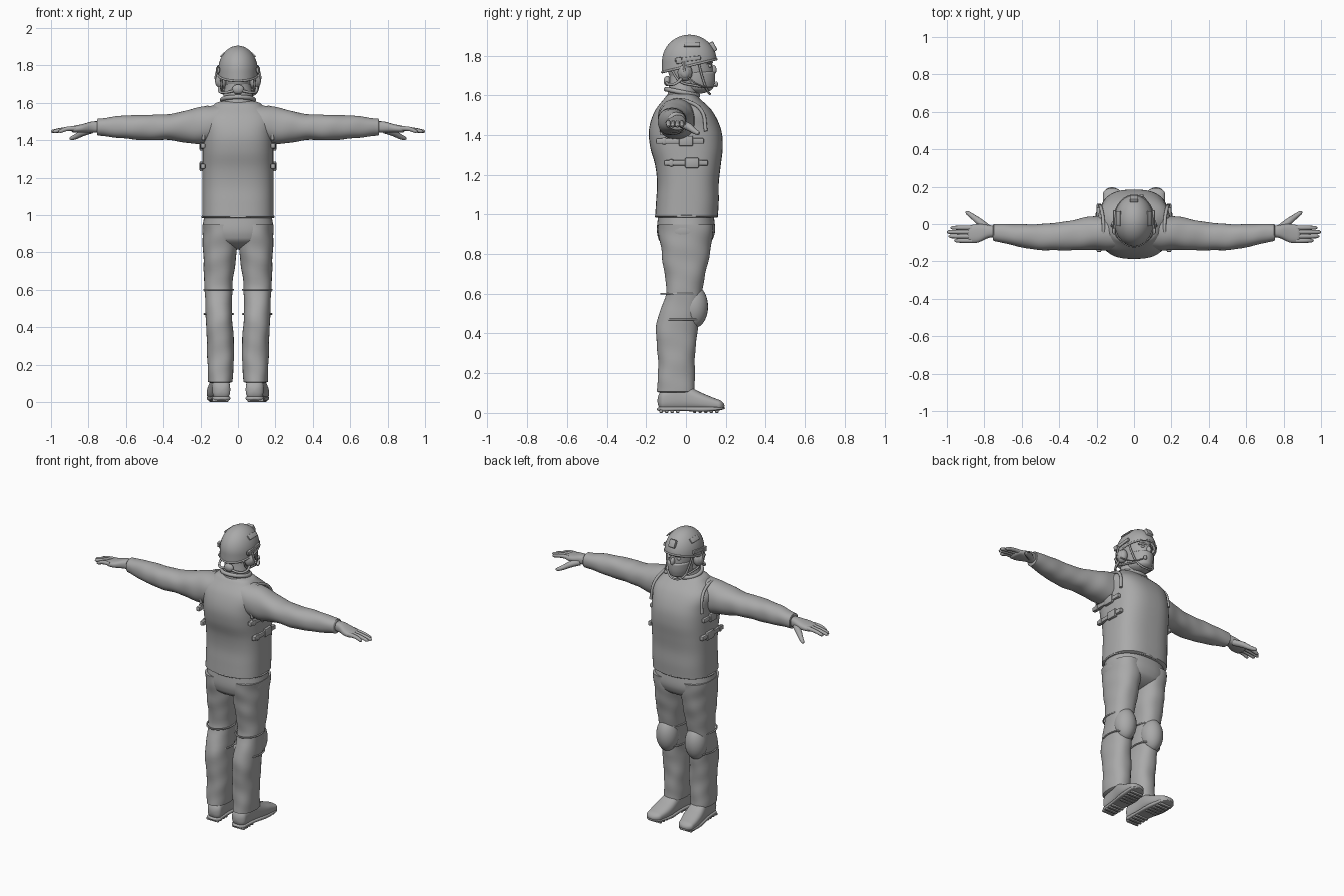
import bpy, bmesh
from math import sin, cos, pi, sqrt
from mathutils import Matrix

cube = bpy.data.objects.get("Cube")
if cube:
    bpy.data.objects.remove(cube)

grey = bpy.data.materials.new("plain grey")
grey.use_nodes = True
grey.diffuse_color = (.4, .4, .4, 1)
grey.node_tree.nodes["Principled BSDF"].inputs["Base Color"].default_value = grey.diffuse_color
parts = []


def finish(name, mesh, mirror):
    mesh.materials.append(grey)
    obj = bpy.data.objects.new(name, mesh)
    bpy.context.collection.objects.link(obj)
    if mirror:
        obj.modifiers.new("Mirror", 'MIRROR').use_mirror_merge = False
    parts.append(obj)


def from_bmesh(name, bm, mirror):
    bmesh.ops.recalc_face_normals(bm, faces=bm.faces)
    mesh = bpy.data.meshes.new(name)
    bm.to_mesh(mesh)
    bm.free()
    finish(name, mesh, mirror)


def sample(profile, u):
    """Smooth value at u of a constant or of evenly spaced knots."""
    if not isinstance(profile, (list, tuple)):
        return profile
    last = len(profile) - 1
    i = min(int(u * last), last - 1)
    t = u * last - i
    a, b, c, d = (profile[max(0, min(last, i + k))] for k in (-1, 0, 1, 2))
    return b + t * (c - a + t * (2*a - 5*b + 4*c - d + t * (3*b - a - 3*c + d))) / 2


def rounding(distance, length):
    if distance >= length:
        return 1
    return max(.02, sqrt(1 - (1 - distance / length) ** 2))


def loft(name, along, x, y, z, mirror=False, power=2, segs=44, steps=50,
         start=0, end=0, fold=0, cut=None):
    """Skin along one axis; the other two give low and high profiles.
    start and end are the lengths over which each tip rounds off."""
    bounds = dict(x=x, y=y, z=z)
    lo, hi = bounds.pop(along)
    bm = bmesh.new()
    rings = []
    for step in range(steps + 1):
        u = (1 - cos(pi * step / steps)) / 2
        t = lo + (hi - lo) * u
        tip = rounding(abs(t - lo), start) * rounding(abs(hi - t), end)
        ring = []
        for i in range(segs):
            angle = 2 * pi * i / segs
            size = tip * (1 + fold * (sin(55*t + 2*angle) + sin(31*t - 3*angle)))
            co = {along: t}
            for key, wave in zip(bounds, (cos(angle), sin(angle))):
                low, high = (sample(p, u) for p in bounds[key])
                bend = abs(wave) ** (2 / power) * (1 if wave > 0 else -1)
                co[key] = (low + high) / 2 + (high - low) / 2 * bend * size
            ring.append(bm.verts.new((co['x'], co['y'], co['z'])))
        rings.append(ring)
    for near, far in zip(rings, rings[1:]):
        for i in range(segs):
            j = (i + 1) % segs
            bm.faces.new((near[i], near[j], far[j], far[i]))
    bm.faces.new(rings[0])
    bm.faces.new(rings[-1])
    if cut:
        bmesh.ops.bisect_plane(bm, geom=bm.verts[:] + bm.edges[:] + bm.faces[:],
                               plane_co=cut[0], plane_no=cut[1], clear_inner=True)
    from_bmesh(name, bm, mirror)


def wide(*half):
    """Profiles symmetric about the middle."""
    return [-w for w in half], list(half)


def tube(name, points, radii, mirror=False, closed=False):
    curve = bpy.data.curves.new(name, 'CURVE')
    curve.dimensions, curve.bevel_depth, curve.bevel_resolution = '3D', 1, 3
    curve.use_fill_caps, curve.resolution_u = True, 6
    spline = curve.splines.new('BEZIER')
    spline.bezier_points.add(len(points) - 1)
    spline.use_cyclic_u = closed
    for i, (point, co) in enumerate(zip(spline.bezier_points, points)):
        point.co, point.radius = co, radii[min(i, len(radii) - 1)]
        point.handle_left_type = point.handle_right_type = 'AUTO'
    holder = bpy.data.objects.new(name, curve)
    mesh = bpy.data.meshes.new_from_object(holder)
    bpy.data.objects.remove(holder)
    mesh.materials.clear()
    finish(name, mesh, mirror)


def hoop(name, centre, width, depth, radius, slope=0, mirror=False):
    """Elliptical band, rising towards +y by slope."""
    cx, cy, cz = centre
    angles = [k * pi / 8 for k in range(16)]
    tube(name, [(cx + width * cos(a), cy + depth * sin(a), cz + slope * depth * sin(a))
                for a in angles], [radius], mirror, True)


def ball(name, centre, size, mirror=False):
    bm = bmesh.new()
    bmesh.ops.create_uvsphere(bm, u_segments=24, v_segments=14, radius=1,
                              matrix=Matrix.Translation(centre) @ Matrix.Diagonal((*size, 1)))
    from_bmesh(name, bm, mirror)


def box(name, centre, size, mirror=False, tilt=0, axis='X'):
    bm = bmesh.new()
    bmesh.ops.create_cube(bm, size=1, matrix=Matrix.Translation(centre)
                          @ Matrix.Rotation(tilt, 4, axis) @ Matrix.Diagonal((*size, 1)))
    bmesh.ops.bevel(bm, geom=bm.edges[:], offset=min(size) / 4, segments=2,
                    affect='EDGES', profile=.5)
    from_bmesh(name, bm, mirror)


# Vest, hem, collar and shoulder seams
loft("vest", 'z', z=(.975, 1.615), x=wide(*[.19] * 7, .11), power=2.7, segs=56, start=.015, end=.02,
     y=([-.155, -.15, -.145, -.155, -.18, -.185, -.155, -.09],
        [.16, .165, .165, .175, .185, .175, .13, .045]))
hoop("vest_hem", (0, .003, .99), .19, .153, .006)
loft("neck", 'z', z=(1.55, 1.7), x=wide(.1, .08, .07), y=([-.1, -.09, -.08], .06), fold=.01)
hoop("collar", (0, -.02, 1.615), .085, .08, .012, slope=-.2)
tube("shoulder_seams", [(.185, -.12, 1.4), (.18, -.12, 1.5), (.165, -.06, 1.57),
                        (.165, .02, 1.565), (.175, .08, 1.52), (.185, .1, 1.42)], [.009], True)

# Side straps with buckles
for height, middle, length in ((1.37, -.03, .24), (1.26, 0, .22)):
    box("side_straps", (.187, middle, height), (.025, length, .028), True)
    box("strap_buckles", (.192, middle + .03, height), (.026, .07, .052), True)
    box("strap_sliders", (.192, middle - length / 3, height), (.02, .02, .036), True)

# Sleeves
loft("sleeves", 'x', x=(.1, .755), mirror=True, power=2.2, fold=.012, end=.004,
     y=([-.14, -.14, -.14, -.14, -.12, -.09], [.05, .04, .015, 0, 0, 0]),
     z=([1.38, 1.38, 1.4, 1.4, 1.41, 1.425], [1.59, 1.57, 1.54, 1.535, 1.53, 1.515]))

# Hands
loft("palms", 'x', x=(.72, .895), mirror=True, power=2.5, segs=28, steps=24, end=.02,
     y=([-.07, -.075, -.1, -.1], [-.015, -.005, 0, -.01]),
     z=(1.44, [1.5, 1.5, 1.485, 1.475]))
reach = dict(index=.98, middle=1, ring=.99, little=.96)
for i, (finger, tip) in enumerate(reach.items()):
    y = -.02 - i * .023
    tube(finger + "_fingers", [(.865, y, 1.463), (.92, y, 1.459), (tip - .01, y, 1.447),
                               (tip, y, 1.444)], [.0135, .012, .01, .004], True)
tube("thumbs", [(.785, -.02, 1.455), (.83, .015, 1.44), (.865, .042, 1.42), (.89, .06, 1.41),
                (.9, .065, 1.408)], [.02, .019, .014, .011, .004], True)

# Trousers and knee pads
loft("hips", 'z', z=(.815, 1), x=wide(.16, .19, .18), power=2.4, start=.06,
     y=([-.12, -.145, -.14], [.11, .145, .14]))
loft("trouser_legs", 'z', z=(.95, .1), mirror=True, power=2.3, fold=.012, end=.006,
     x=([0, .01, .03, .03, .02, .03], [.19, .16]),
     y=([-.14, -.12, -.1, -.15, -.14, -.145], [.14, .115, .08, .06, .045, .045]))
ball("knee_pads", (.103, .04, .535), (.068, .071, .108), True)
for height in (.6, .47):
    hoop("knee_straps", (.103, -.024, height), .077, .1, .005, mirror=True)

# Boots and treaded soles
outline = ([.04, .045, .045, .07], [.135, .145, .165, .165])
loft("boots", 'y', y=(-.143, .193), x=outline, z=(.012, [.11, .15, .1, .06]), mirror=True,
     power=2.6, start=.03, end=.03)
loft("boot_soles", 'y', y=(-.146, .197), x=outline, z=([.006, .01, .006, .015], .032), mirror=True,
     power=4, start=.03, end=.04)
for i in range(11):
    y = i * .028 - .125
    if not -.02 < y < .035:
        box("sole_lugs", (.094 + max(y, 0) / 9, y, .008), (.085, .017, .016), True)

# Head, face and mask
loft("head", 'z', z=(1.612, 1.85), x=wide(.05, .07, .076, .07), start=.03, end=.05,
     y=([-.01, -.08, -.09, -.08], [.12, .135, .13, .11]))
loft("face_mask", 'z', z=(1.608, 1.73), x=wide(.055, .072, .074), start=.03, end=.02,
     y=([-.02, -.06, -.06], [.13, .145, .147]), cut=((0, .03, 1.68), (0, 1, -.3)))
ball("nose", (0, .134, 1.728), (.014, .02, .026))
ball("eyes", (.03, .118, 1.747), (.014, .011, .009), True)
tube("brows", [(.01, .13, 1.765), (.03, .126, 1.768), (.055, .105, 1.762)], [.006], True)

# Helmet with a tilted rim, rails and front mount
loft("helmet", 'z', z=(1.67, 1.905), x=wide(.106), y=(-.12, .155), segs=56, end=.135,
     cut=((0, .155, 1.782), (0, -.24, 1)))
hoop("helmet_rim", (0, .017, 1.749), .105, .136, .006, slope=.24)
box("helmet_rails", (.104, .01, 1.782), (.014, .13, .022), True, tilt=.12)
box("rail_clips", (.108, -.035, 1.775), (.018, .03, .032), True, tilt=.12)
box("front_mount", (0, .136, 1.845), (.045, .024, .05), tilt=.5)
box("crown_pads", (.083, .03, 1.856), (.008, .08, .03), True, tilt=-.75, axis='Y')

# Headset, microphone and chin straps
ball("ear_cups", (.088, -.005, 1.715), (.03, .037, .044), True)
ball("ear_cup_caps", (.106, -.005, 1.715), (.016, .025, .03), True)
tube("headset_arms", [(.112, -.01, 1.77), (.119, -.01, 1.74), (.116, -.005, 1.71)], [.006], True)
tube("headset_cables", [(.1, -.02, 1.685), (.098, -.05, 1.66), (.07, -.085, 1.655),
                        (0, -.1, 1.67)], [.007], True)
ball("nape_pad", (0, -.094, 1.672), (.032, .018, .026))
tube("microphone_boom", [(.112, .01, 1.69), (.1, .06, 1.655), (.07, .12, 1.64),
                         (.045, .15, 1.65)], [.004])
ball("microphone", (.04, .152, 1.655), (.012, .009, .014))
tube("front_chin_straps", [(.092, .065, 1.76), (.08, .08, 1.7), (.062, .1, 1.64),
                           (.03, .115, 1.612), (0, .12, 1.607)], [.006], True)
tube("rear_chin_straps", [(.09, -.07, 1.725), (.085, -.03, 1.67), (.078, .04, 1.65),
                          (.062, .1, 1.64)], [.006], True)

# Smooth shading with sharp edges kept
bpy.ops.object.select_all(action='DESELECT')
for obj in parts:
    obj.select_set(True)
bpy.context.view_layer.objects.active = parts[0]
bpy.ops.object.shade_smooth_by_angle(angle=.7)
